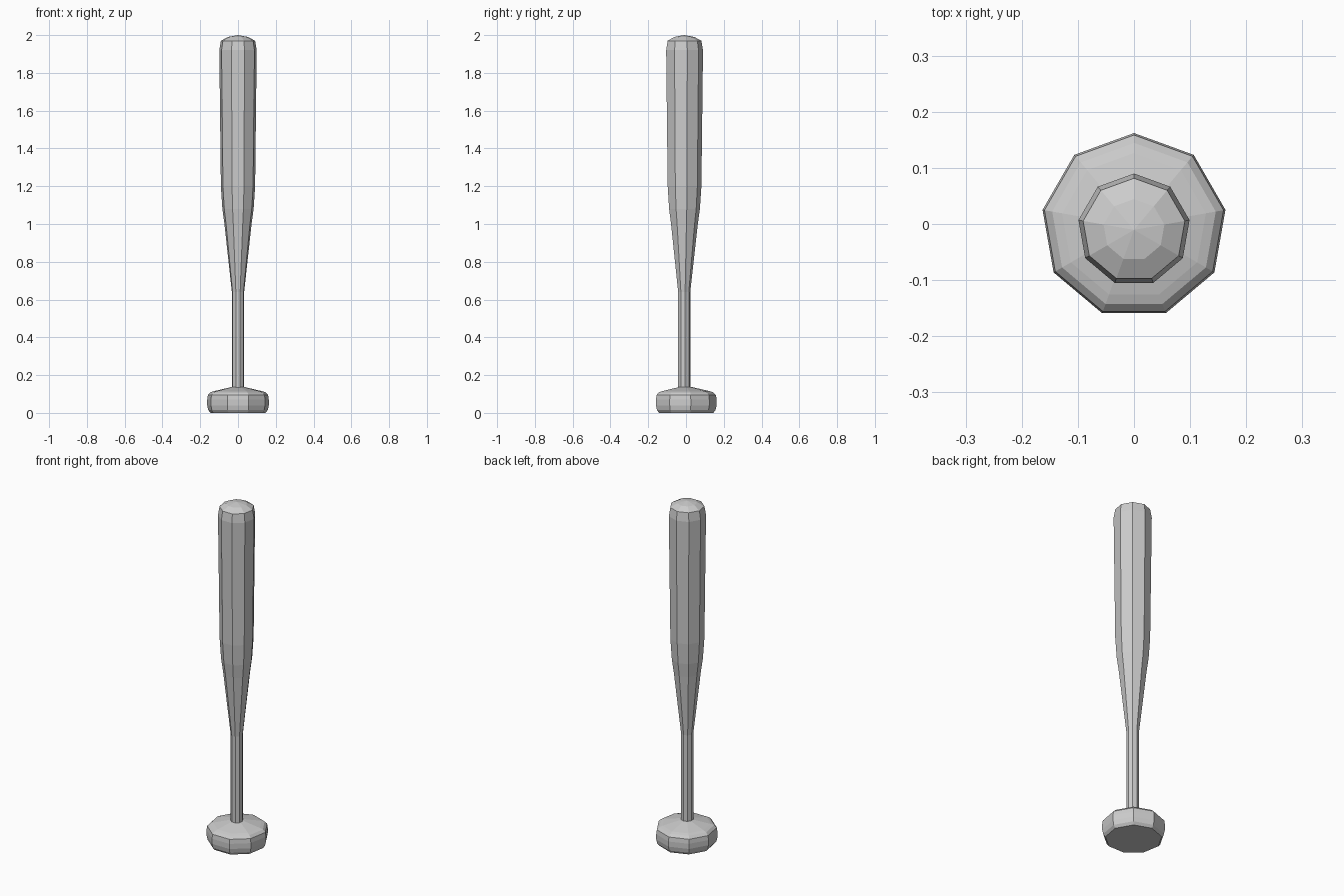
import bpy, bmesh, math

if "Cube" in bpy.data.objects:
    bpy.data.objects.remove(bpy.data.objects["Cube"])

SIDES = 9


def lathe(name, profile, y):
    """Nine-sided turned solid; profile is (radius, z) from bottom to top."""
    bm = bmesh.new()
    rings = []
    for r, z in profile:
        if r == 0:
            rings.append([bm.verts.new((0, y, z))] * SIDES)
            continue
        angles = [math.pi / 2 + i * math.tau / SIDES for i in range(SIDES)]
        rings.append([bm.verts.new((r * math.cos(a), y + r * math.sin(a), z)) for a in angles])
    for low, high in zip(rings, rings[1:]):
        for i in range(SIDES):
            j = (i + 1) % SIDES
            corners = [low[i], low[j], high[j], high[i]]
            bm.faces.new(list(dict.fromkeys(corners)))
    # Close any open flat end
    for ring, (r, z) in ((rings[0], profile[0]), (rings[-1], profile[-1])):
        if r:
            bm.faces.new(ring)
    bmesh.ops.recalc_face_normals(bm, faces=bm.faces)
    mesh = bpy.data.meshes.new(name)
    bm.to_mesh(mesh)
    bm.free()
    obj = bpy.data.objects.new(name, mesh)
    bpy.context.collection.objects.link(obj)
    return obj


# Wide rounded knob at the base
lathe("knob", [(0.148, 0), (0.160, 0.015), (0.1655, 0.04), (0.1655, 0.07),
               (0.162, 0.095), (0.148, 0.109), (0.13, 0.115), (0.034, 0.137)], -0.0035)

# Thin handle swelling into the barrel with a domed tip
lathe("handle_and_barrel", [(0.033, 0.10), (0.033, 0.64), (0.073, 1.0), (0.084, 1.08),
                            (0.092, 1.2), (0.1005, 1.92), (0.092, 1.97),
                            (0.055, 1.99), (0, 2.0)], -0.0105)
